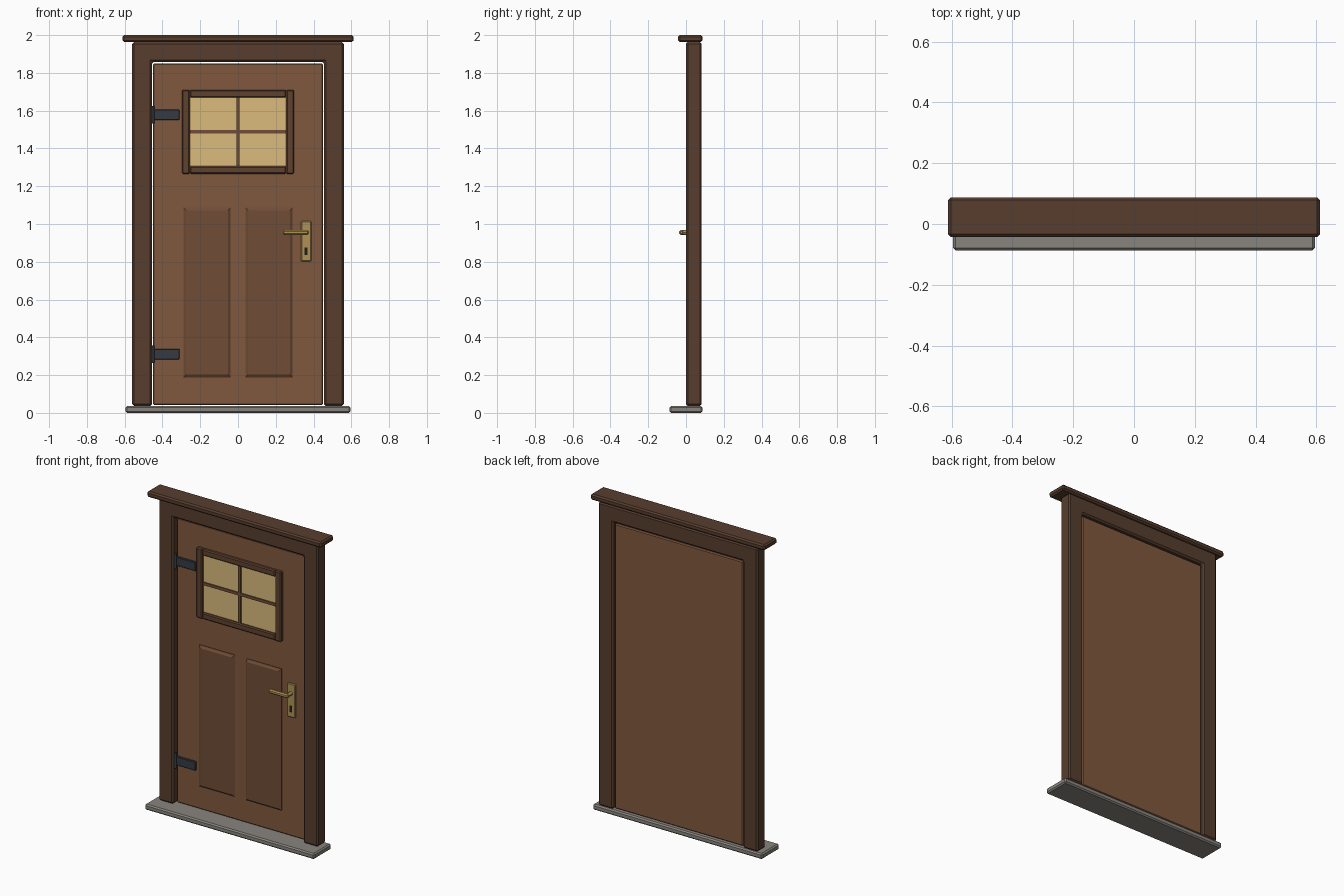
import bpy, bmesh, math

if "Cube" in bpy.data.objects:
    bpy.data.objects.remove(bpy.data.objects["Cube"])


def material(name, rgb):
    m = bpy.data.materials.new(name)
    m.diffuse_color = (*rgb, 1)
    m.use_nodes = True
    m.node_tree.nodes["Principled BSDF"].inputs["Base Color"].default_value = m.diffuse_color
    return m


DARK = material("dark_wood", (0.095, 0.047, 0.027))
DOOR = material("door_wood", (0.215, 0.098, 0.048))
PANEL = material("panel_wood", (0.162, 0.073, 0.036))
TRIM = material("trim_wood", (0.115, 0.054, 0.030))
STONE = material("stone", (0.25, 0.235, 0.21))
GLASS = material("glass", (0.71, 0.50, 0.20))
IRON = material("iron", (0.035, 0.042, 0.055))
BRASS = material("brass", (0.43, 0.29, 0.09))
BLACK = material("keyhole_black", (0.015, 0.013, 0.012))


def finish(name, bm, mat, bevel=0):
    bmesh.ops.recalc_face_normals(bm, faces=bm.faces)
    me = bpy.data.meshes.new(name)
    bm.to_mesh(me)
    bm.free()
    me.materials.append(mat)
    ob = bpy.data.objects.new(name, me)
    bpy.context.collection.objects.link(ob)
    if bevel:
        mod = ob.modifiers.new("bevel", 'BEVEL')
        mod.width = bevel
        mod.segments = 1
    return ob


def prism(name, pts, y0, y1, mat, bevel=0):
    """Outline in x/z extruded along y."""
    bm = bmesh.new()
    face = bm.faces.new([bm.verts.new((x, y0, z)) for x, z in pts])
    ext = bmesh.ops.extrude_face_region(bm, geom=[face])
    for v in ext["geom"]:
        if isinstance(v, bmesh.types.BMVert):
            v.co.y = y1
    return finish(name, bm, mat, bevel)


def box(name, x0, x1, y0, y1, z0, z1, mat, bevel=0):
    return prism(name, [(x0, z0), (x1, z0), (x1, z1), (x0, z1)], y0, y1, mat, bevel)


def cylinder(name, loc, r, length, mat, rot=(0, 0, 0), sides=12):
    bpy.ops.mesh.primitive_cylinder_add(vertices=sides, radius=r, depth=length,
                                        location=loc, rotation=rot)
    ob = bpy.context.object
    ob.name = name
    ob.data.materials.append(mat)
    bpy.ops.object.shade_smooth_by_angle()
    return ob


# sill, surrounding frame and top cap
box("sill", -0.595, 0.595, -0.0875, 0.0875, 0, 0.036, STONE, 0.008)
prism("door_frame", [(-0.56, 0.036), (-0.456, 0.036), (-0.456, 1.857), (0.456, 1.857),
                     (0.456, 0.036), (0.56, 0.036), (0.56, 1.964), (-0.56, 1.964)],
      0, 0.083, DARK, 0.01)
box("top_cap", -0.612, 0.612, -0.042, 0.0875, 1.963, 2.0, DARK, 0.009)

# door leaf
F = 0.028
box("door_leaf", -0.45, 0.45, F, 0.073, 0.042, 1.85, DOOR, 0.006)

# raised lower panels with chamfered borders
for side, cx in (("left", -0.164), ("right", 0.164)):
    bm = bmesh.new()
    rings = []
    for y, inset in ((F + 0.004, 0), (F - 0.004, 0), (F - 0.014, 0.015)):
        w, z0, z1 = 0.125 - inset, 0.187 + inset, 1.087 - inset
        rings.append([bm.verts.new((cx + x, y, z)) for x, z in
                      ((-w, z0), (w, z0), (w, z1), (-w, z1))])
    for a, b in zip(rings, rings[1:]):
        for i in range(4):
            j = (i + 1) % 4
            bm.faces.new((a[i], a[j], b[j], b[i]))
    bm.faces.new(rings[0])
    bm.faces.new(rings[-1])
    finish(side + "_panel", bm, PANEL)

# window
box("window_glass", -0.262, 0.262, F - 0.008, F + 0.004, 1.295, 1.68, GLASS)
for side, s in (("left", -1), ("right", 1)):
    x0, x1 = sorted((s * 0.255, s * 0.297))
    box(side + "_window_stile", x0, x1, F - 0.024, F + 0.004, 1.265, 1.71, TRIM, 0.006)
for name, z in (("lower", 1.266), ("upper", 1.669)):
    box(name + "_window_rail", -0.256, 0.256, F - 0.022, F + 0.004, z, z + 0.04, TRIM, 0.006)
box("vertical_glazing_bar", -0.009, 0.009, F - 0.016, F, 1.3, 1.675, PANEL)
box("horizontal_glazing_bar", -0.256, 0.256, F - 0.015, F, 1.479, 1.497, PANEL)

# hinges
for name, z in (("lower", 0.311), ("upper", 1.578)):
    box(name + "_hinge_strap", -0.452, -0.31, F - 0.012, F + 0.004, z - 0.028, z + 0.028,
        IRON, 0.003)
    cylinder(name + "_hinge_pin", (-0.451, F - 0.01, z), 0.009, 0.094, IRON)

# handle with plate and keyhole
box("handle_plate", 0.334, 0.388, F - 0.012, F + 0.004, 0.802, 1.015, BRASS, 0.004)
box("keyhole", 0.352, 0.368, F - 0.0135, F - 0.008, 0.835, 0.875, BLACK)
cylinder("handle_neck", (0.361, -0.002, 0.955), 0.012, 0.045, BRASS, (math.pi / 2, 0, 0))
box("handle_lever", 0.237, 0.375, -0.036, -0.012, 0.942, 0.968, BRASS, 0.007)
